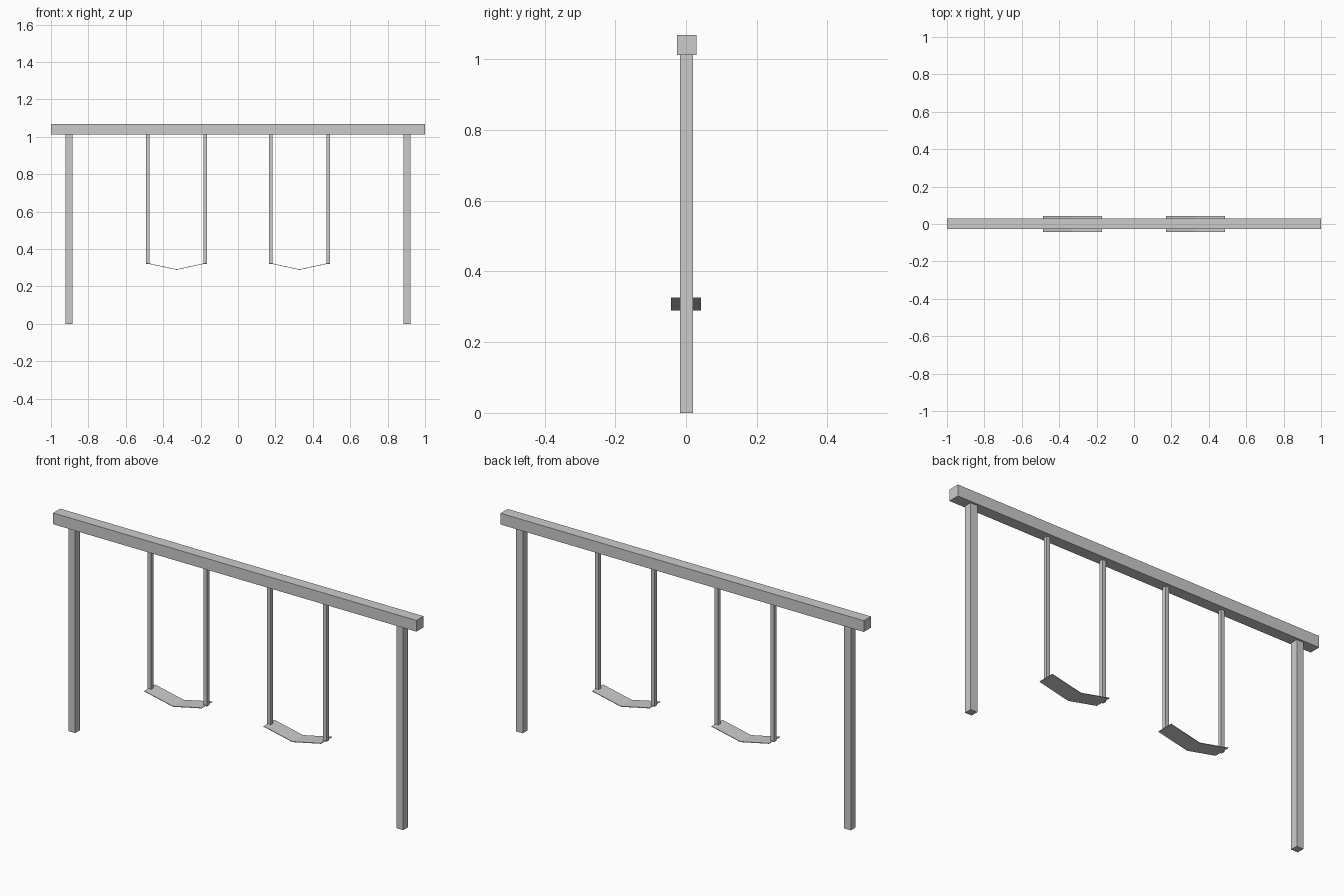
import bpy

if "Cube" in bpy.data.objects:
    bpy.data.objects.remove(bpy.data.objects["Cube"])


def make_mesh(name, verts, faces):
    mesh = bpy.data.meshes.new(name)
    mesh.from_pydata(verts, [], faces)
    mesh.update()
    obj = bpy.data.objects.new(name, mesh)
    bpy.context.collection.objects.link(obj)
    return obj


def extrude_profile(name, profile, y0, y1):
    """Extrude a closed x-z outline (counter-clockwise from the front) along y."""
    n = len(profile)
    verts = [(x, y, z) for y in (y0, y1) for x, z in profile]
    faces = [tuple(range(n)), tuple(reversed(range(n, 2 * n)))]
    faces += [(i, i + n, (i + 1) % n + n, (i + 1) % n) for i in range(n)]
    return make_mesh(name, verts, faces)


def box(name, x0, x1, y0, y1, z0, z1):
    return extrude_profile(name, [(x0, z0), (x1, z0), (x1, z1), (x0, z1)], y0, y1)


BEAM_Z = 1.012
Y_MID = 0.0015

# Top beam
box("top_beam", -1, 1, -0.026, 0.030, BEAM_Z, 1.068)

for side, sign in (("left", -1), ("right", 1)):
    # Upright post
    px = sign * 0.903
    box(f"{side}_post", px - 0.0185, px + 0.0185, Y_MID - 0.0185, Y_MID + 0.0185, 0, BEAM_Z)

    # Two slim hangers for each swing
    cx = sign * 0.329
    for end, offset in (("outer", sign * 0.154), ("inner", -sign * 0.154)):
        hx = cx + offset
        box(f"{side}_swing_{end}_hanger", hx - 0.0095, hx + 0.0095,
            Y_MID - 0.0095, Y_MID + 0.0095, 0.321, BEAM_Z)

    # Thin seat sagging to a crease in the middle
    half, thick = 0.158, 0.003
    lower = [(cx - half, 0.323), (cx, 0.289), (cx + half, 0.323)]
    upper = [(x, z + thick) for x, z in reversed(lower)]
    extrude_profile(f"{side}_swing_seat", lower + upper, -0.042, 0.042)
